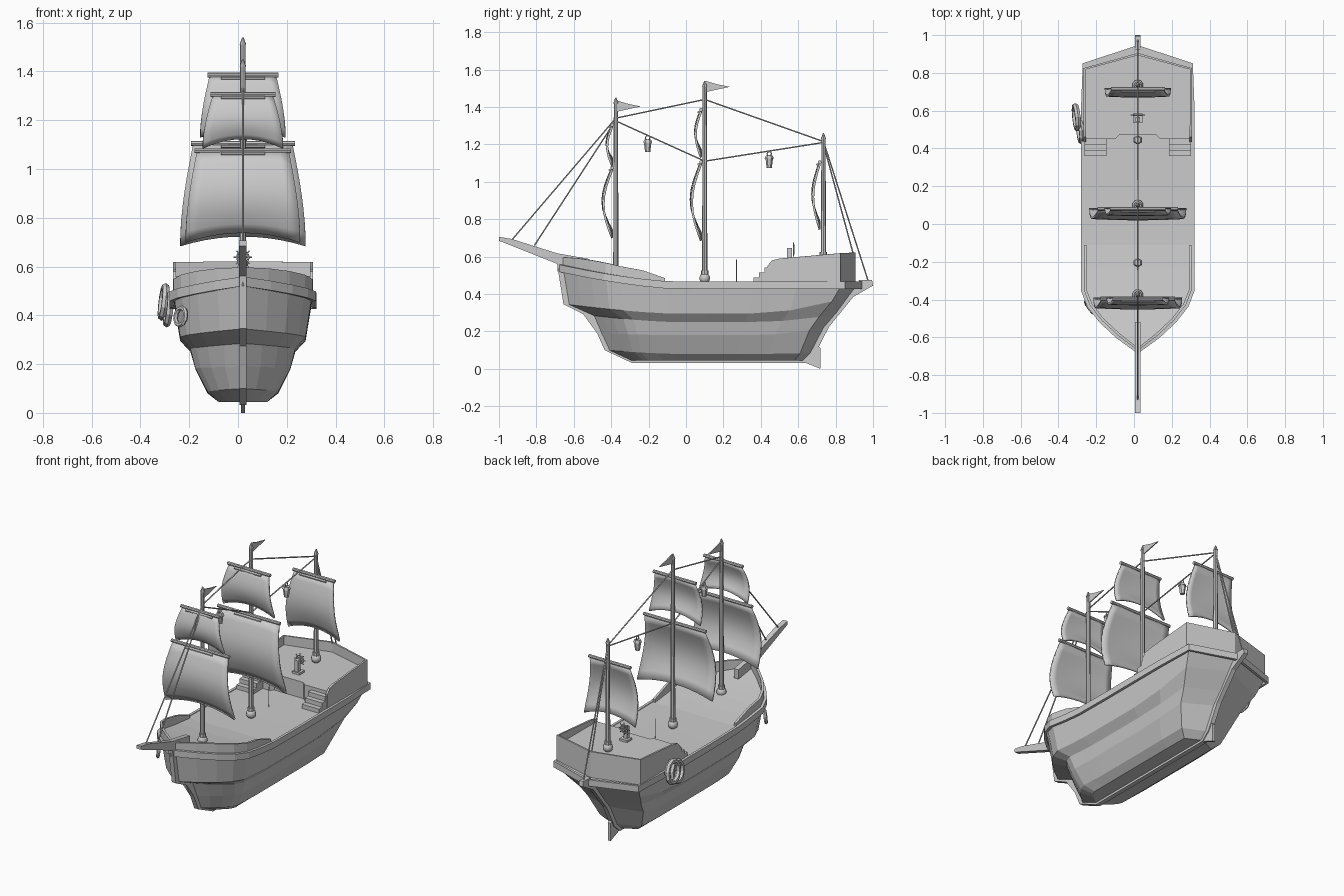
import bpy, bmesh, math
from mathutils import Vector, Matrix

if "Cube" in bpy.data.objects:
    bpy.data.objects.remove(bpy.data.objects["Cube"])

CX = 0.02  # ship centre line


def finish(name, bm, smooth=False):
    bmesh.ops.recalc_face_normals(bm, faces=bm.faces[:])
    me = bpy.data.meshes.new(name)
    bm.to_mesh(me)
    bm.free()
    ob = bpy.data.objects.new(name, me)
    ob.location.x = CX
    bpy.context.collection.objects.link(ob)
    if smooth:
        for p in me.polygons:
            p.use_smooth = True
    return ob


def prism(name, pts, a, b, plane='yz'):
    """Extrude a 2D outline from a to b along the remaining axis."""
    bm = bmesh.new()
    to3 = (lambda p, d: (d, *p)) if plane == 'yz' else (lambda p, d: (*p, d))
    r = [[bm.verts.new(to3(p, d)) for p in pts] for d in (a, b)]
    n = len(pts)
    for i in range(n):
        j = (i + 1) % n
        bm.faces.new((r[0][i], r[0][j], r[1][j], r[1][i]))
    caps = [bm.faces.new(r[0]), bm.faces.new(r[1])]
    bmesh.ops.triangulate(bm, faces=caps)
    return finish(name, bm)


def box(name, x0, x1, y0, y1, z0, z1):
    return prism(name, [(x0, y0), (x1, y0), (x1, y1), (x0, y1)], z0, z1, 'xy')


def add_tube(bm, a, b, r1, r2=None, seg=8):
    a, b = Vector(a), Vector(b)
    d = b - a
    m = Matrix.Translation((a + b) / 2) @ d.to_track_quat('Z', 'Y').to_matrix().to_4x4()
    bmesh.ops.create_cone(bm, cap_ends=True, segments=seg, radius1=r1,
                          radius2=r1 if r2 is None else r2, depth=d.length, matrix=m)


def tube(name, a, b, r1, r2=None, seg=8):
    bm = bmesh.new()
    add_tube(bm, a, b, r1, r2, seg)
    return finish(name, bm)


def wall(name, path, t):
    """Upright wall along a path of (x, y, z_low, z_high), t thick to the right side."""
    bm = bmesh.new()
    rows = []
    for i, (x, y, z0, z1) in enumerate(path):
        p, q = path[max(i - 1, 0)], path[min(i + 1, len(path) - 1)]
        d = Vector((q[0] - p[0], q[1] - p[1])).normalized()
        ox, oy = x + d.y * t, y - d.x * t
        rows.append([bm.verts.new(c) for c in ((x, y, z0), (x, y, z1), (ox, oy, z1), (ox, oy, z0))])
    for a, b in zip(rows, rows[1:]):
        for k in range(4):
            bm.faces.new((a[k], a[(k + 1) % 4], b[(k + 1) % 4], b[k]))
    bm.faces.new(rows[0])
    bm.faces.new(rows[-1])
    return finish(name, bm)


def ring(name, c, R, r, rot, seg=12, tilt=0):
    bpy.ops.mesh.primitive_torus_add(location=c, major_radius=R, minor_radius=r,
                                     major_segments=seg, minor_segments=6, rotation=rot)
    ob = bpy.context.object
    ob.name = name
    ob.location.x += CX
    return ob


# Hull levels: stem y, stern y, half width, bow length, stern length, z mid, z stem, z stern
LEVELS = [(-.67, .93, .285, .32, .09, .462, .555, .462),
          (-.635, .87, .257, .30, .09, .295, .345, .385),
          (-.50, .80, .215, .22, .09, .25, .285, .29),
          (-.46, .74, .195, .20, .08, .18, .19, .22),
          (-.42, .67, .145, .18, .06, .08, .10, .085),
          (-.30, .63, .10, .10, .05, .045, .045, .045)]


def outline(lv):
    s0, s1, h, bl, sl, zm, z0, z1 = lv
    pts = [(h * (1 - (1 - t) ** 1.6), s0 + bl * t) for t in (0, .25, .5, .75, 1)]
    a, b = s0 + bl, s1 - sl
    pts += [(h, a + (b - a) * f) for f in (.1, .2, .4, .6, .8)] + [(h * .98, b), (0, s1)]
    out = []
    for x, y in pts:
        bow = max(0, (-.05 - y) / (-.05 - s0)) ** 1.5
        aft = max(0, (y - .4) / (s1 - .4)) ** 1.5
        out.append((x, y, zm + (z0 - zm) * bow + (z1 - zm) * aft))
    return out


# Hull with deck
bm = bmesh.new()
rings = []
for lv in LEVELS:
    o = outline(lv)
    full = o + [(-x, y, z) for x, y, z in o[-2:0:-1]]
    rings.append([bm.verts.new(p) for p in full])
n = len(rings[0])
for a, b in zip(rings, rings[1:]):
    for i in range(n):
        j = (i + 1) % n
        bm.faces.new((a[i], a[j], b[j], b[i]))
for r in (rings[0], rings[-1]):
    for i in range(n // 2):
        q = [r[i], r[i + 1], r[(n - i - 1) % n], r[(n - i) % n]]
        bm.faces.new(list(dict.fromkeys(q)))
finish("hull", bm)

# Rail trim around the deck edge, and bow bulwark
deck = outline(LEVELS[0])


def both(pts):
    return [(-p[0], *p[1:]) for p in pts[:0:-1]] + pts


wall("rail_trim", both([(x, y, z - .035, z + .004) for x, y, z in deck]), .016)
# stern trim is closed by the transom point of the rail path
hts = [.042, .055, .06, .06, .055, .05, .02]
wall("bow_bulwark", both([(x, y, z - .01, z + h) for (x, y, z), h in zip(deck, hts)]), -.014)

# Keel, stem and stern post as one strip
keel = [(-.69, .565), (-.655, .345), (-.515, .275), (-.475, .19), (-.435, .10), (-.29, .032),
        (.635, .032), (.69, .08), (.765, .225), (.895, .385), (1.0, .445), (.995, .475)]
inner = [(.1 + (y - .1) * .92, .46 + (z - .46) * .92) for y, z in keel]
prism("keel", keel + inner[::-1], -.014, .014)
prism("rudder", [(.62, .04), (.72, 0), (.72, .11), (.685, .145), (.66, .06)], -.008, .008)
prism("bowsprit", [(-1, .685), (-1, .706), (-.93, .694), (-.69, .618), (-.52, .588), (-.52, .53),
                   (-.66, .55), (-.69, .562)], -.015, .015)

# Quarterdeck, its bulwark and the steps
prism("quarterdeck", [(-.28, .45), (-.12, .45), (-.1, .47), (.1, .47), (.12, .45), (.28, .45),
                      (.28, .82), (0, .895), (-.28, .82)], .455, .562, 'xy')
half = [(0, .905, .455, .622), (.287, .825, .455, .618), (.287, .50, .455, .59),
        (.287, .46, .455, .58), (.287, .435, .455, .55)]
wall("quarterdeck_bulwark", both(half), .012)
for s in (-1, 1):
    for i in range(3):
        xs = sorted((s * .165, s * .283))
        box("step", *xs, .36 + .03 * i, .455, .455, .488 + .027 * i)

# Masts with ball feet and pointed tips
for name, y, z0, z1 in (("fore", -.375, .48, 1.45), ("main", .10, .46, 1.54), ("mizzen", .735, .56, 1.26)):
    tube(name + "_mast", (0, y, z0), (0, y, z1 - .03), .0145, .011)
    tube(name + "_mast_tip", (0, y, z1 - .03), (0, y, z1), .014, .003)
    bm = bmesh.new()
    bmesh.ops.create_uvsphere(bm, u_segments=10, v_segments=6, radius=.029,
                              matrix=Matrix.Translation((0, y, z0 + .025)))
    finish(name + "_mast_foot", bm, True)
    tube(name + "_mast_collar", (0, y, z0 + .045), (0, y, z0 + .065), .02)


def sail(name, y, zt, zb, ht, hb, bulge):
    bm = bmesh.new()
    nu, nv = 10, 8
    g = []
    for j in range(nv + 1):
        v = j / nv
        w = ht + (hb - ht) * math.sin(v * math.pi / 2)
        row = []
        for i in range(nu + 1):
            u = 2 * i / nu - 1
            z = zt + (zb - zt) * v + (1 - u * u) * .04 * v * v - .012 * u * u * (1 - v)
            row.append(bm.verts.new((u * w, y - bulge * math.sin(math.pi * v) * (1 - .12 * u * u), z)))
        g.append(row)
    for j in range(nv):
        for i in range(nu):
            bm.faces.new((g[j][i], g[j][i + 1], g[j + 1][i + 1], g[j + 1][i]))
    ob = finish(name, bm, True)
    m = ob.modifiers.new("thickness", 'SOLIDIFY')
    m.thickness = .011
    m.offset = 0
    # yard and its lashing
    tube(name + "_yard", (-ht - .008, y, zt), (ht + .008, y, zt), .01)
    tube(name + "_lashing", (-.09, y - .014, zt - .012), (.09, y - .014, zt - .012), .006, seg=6)


sail("fore_lower_sail", -.395, 1.075, .70, .19, .235, .052)
sail("fore_upper_sail", -.395, 1.305, 1.085, .125, .165, .03)
sail("main_lower_sail", .08, 1.105, .685, .205, .257, .055)
sail("main_upper_sail", .08, 1.385, 1.13, .138, .175, .032)
sail("mizzen_sail", .715, 1.105, .745, .135, .175, .04)

# Pennants
for y, z in ((-.37, 1.405), (.105, 1.51)):
    prism("pennant", [(y, z + .03), (y + .06, z + .012), (y + .13, z - .002), (y, z - .03)], -.003, .003)

# Rigging
for a, b in (((-.93, .69), (-.375, 1.34)), ((-.81, .66), (-.375, 1.33)), ((-.375, 1.34), (.1, 1.44)),
             ((.1, 1.44), (.735, 1.215)), ((-.375, 1.325), (.1, 1.11)), ((.1, 1.11), (.735, 1.21)),
             ((.735, 1.215), (.975, .465)), ((.735, 1.2), (.895, .61))):
    tube("rope", (0, *a), (0, *b), .004, seg=5)
tube("deck_pole", (0, .27, .46), (0, .27, .585), .002, seg=4)

# Hanging lanterns
for y, z in ((-.205, 1.16), (.445, 1.075)):
    tube("lantern_body", (0, y, z), (0, y, z + .05), .014, .02, 6)
    tube("lantern_lid", (0, y, z + .05), (0, y, z + .065), .025, .018, 6)
    ring("lantern_handle", (0, y, z + .075), .012, .003, (0, math.pi / 2, 0), 8)

# Helm: stand and spoked wheel
box("helm_base", -.026, .026, .535, .585, .56, .575)
box("helm_stand", -.012, .012, .54, .566, .57, .645)
ring("helm_wheel", (0, .576, .638), .024, .004, (math.pi / 2, 0, 0))
bm = bmesh.new()
for k in range(4):
    d = Vector((math.cos(k * math.pi / 4), 0, math.sin(k * math.pi / 4))) * .038
    c = Vector((0, .576, .638))
    add_tube(bm, c - d, c + d, .003, seg=5)
finish("helm_spokes", bm)

# Life rings on the port side and the small ring at the bow
ring("life_ring_outer", (-.325, .565, .455), .062, .016, (0, math.radians(97), math.radians(6)), 10)
ring("life_ring_inner", (-.305, .495, .425), .06, .015, (0, math.radians(97), math.radians(6)), 10)
ring("bow_ring", (-.255, -.44, .395), .036, .010, (0, math.radians(98), math.radians(35)), 10)
